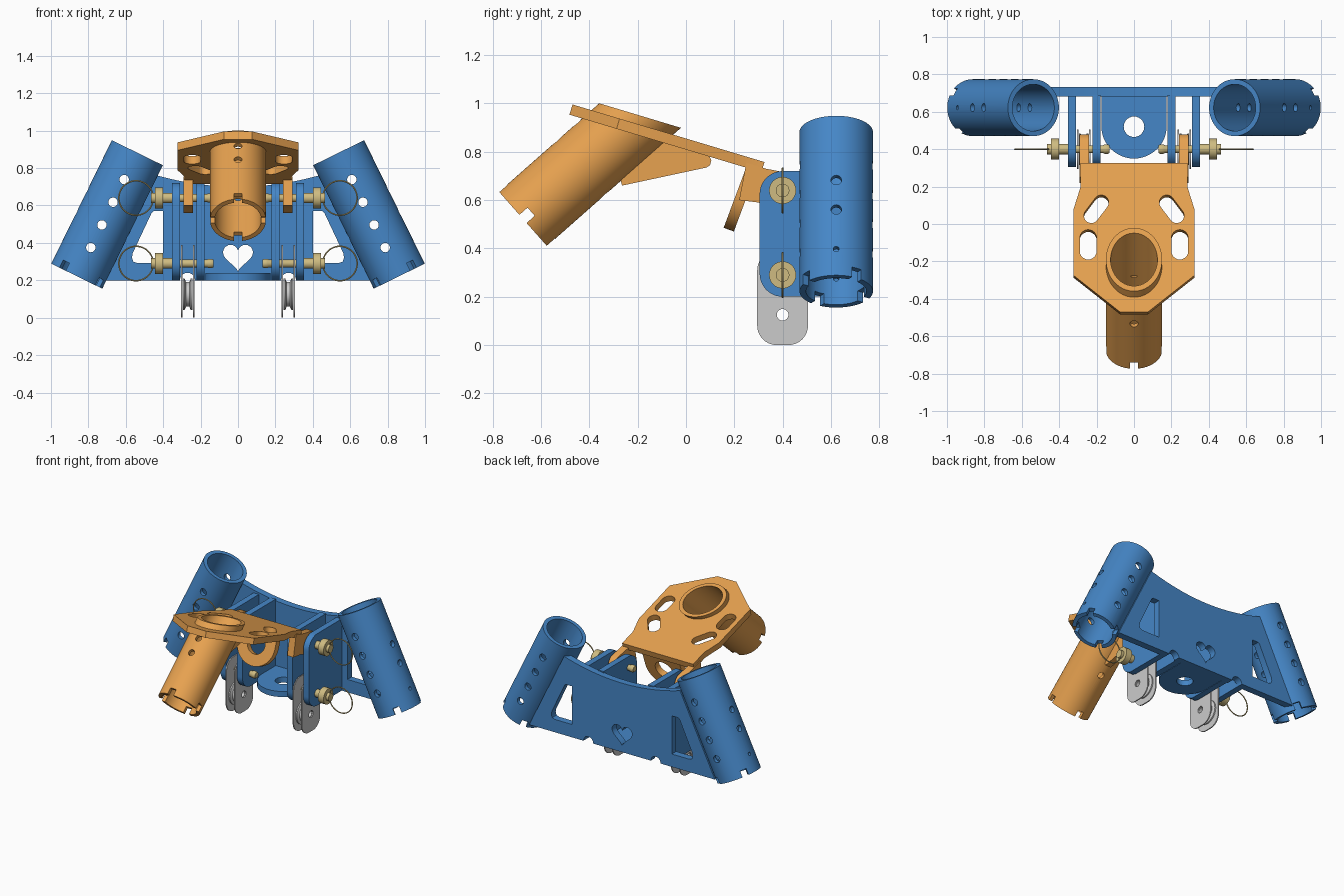
import bpy, bmesh
from math import sin, cos, pi, sqrt
from mathutils import Vector as V, Matrix

if "Cube" in bpy.data.objects:
    bpy.data.objects.remove(bpy.data.objects["Cube"])


def mat(name, rgb):
    m = bpy.data.materials.new(name)
    m.diffuse_color = (*rgb, 1)
    m.use_nodes = True
    m.node_tree.nodes["Principled BSDF"].inputs["Base Color"].default_value = m.diffuse_color
    return m


BLUE = mat("blue", (0.06, 0.24, 0.57))
ORANGE = mat("orange", (0.80, 0.36, 0.08))
GOLD = mat("pale_gold", (0.62, 0.50, 0.22))
X, Y, Z = V((1, 0, 0)), V((0, 1, 0)), V((0, 0, 1))


def finish(name, bm, material=None, mirror=False):
    bmesh.ops.remove_doubles(bm, verts=bm.verts, dist=1e-5)
    bmesh.ops.recalc_face_normals(bm, faces=bm.faces)
    me = bpy.data.meshes.new(name)
    bm.to_mesh(me)
    bm.free()
    ob = bpy.data.objects.new(name, me)
    bpy.context.collection.objects.link(ob)
    if material:
        me.materials.append(material)
    if mirror:
        m = ob.modifiers.new("Mirror", 'MIRROR')
        m.use_mirror_merge = False
    return ob


def frame(o, u, v, n):
    return Matrix((u, v, n)).transposed().to_4x4() if o is None else \
        Matrix.Translation(o) @ Matrix((u, v, n)).transposed().to_4x4()


def plate(name, loops, thick, M, material=None, mirror=False):
    """Flat plate from an outline plus hole loops, extruded about its mid plane."""
    cu = bpy.data.curves.new(name, 'CURVE')
    cu.dimensions, cu.fill_mode, cu.extrude = '2D', 'BOTH', thick / 2
    for pts in loops:
        s = cu.splines.new('POLY')
        s.points.add(len(pts) - 1)
        for p, (a, b) in zip(s.points, pts):
            p.co = (a, b, 0, 1)
        s.use_cyclic_u = True
    tmp = bpy.data.objects.new("tmp", cu)
    bpy.context.collection.objects.link(tmp)
    me = bpy.data.meshes.new_from_object(tmp.evaluated_get(bpy.context.evaluated_depsgraph_get()))
    bm = bmesh.new()
    bm.from_mesh(me)
    bm.transform(M)
    bpy.data.objects.remove(tmp)
    return finish(name, bm, material, mirror)


def cyl(name, p0, p1, r, material=None, seg=48):
    d = p1 - p0
    bm = bmesh.new()
    bmesh.ops.create_cone(bm, cap_ends=True, segments=seg, radius1=r, radius2=r, depth=d.length,
                          matrix=Matrix.Translation((p0 + p1) / 2) @ d.to_track_quat('Z', 'Y').to_matrix().to_4x4())
    return finish(name, bm, material)


def bar(center, u, v, n, size):
    bm = bmesh.new()
    bmesh.ops.create_cube(bm, size=1, matrix=frame(center, u, v, n) @ Matrix.Diagonal((*size, 1)))
    return finish("cutter", bm)


def cut(ob, cutters):
    for c in cutters:
        m = ob.modifiers.new("Cut", 'BOOLEAN')
        m.object, m.operation, m.solver = c, 'DIFFERENCE', 'EXACT'
    me = bpy.data.meshes.new_from_object(ob.evaluated_get(bpy.context.evaluated_depsgraph_get()))
    ob.modifiers.clear()
    ob.data = me
    for c in cutters:
        bpy.data.objects.remove(c)


def lathe(name, prof, y, z, material=None, closed=False, seg=32):
    """Revolve (x, radius) points about an x-parallel axis."""
    bm = bmesh.new()
    rings = [[bm.verts.new((x, y + r * cos(2 * pi * i / seg), z + r * sin(2 * pi * i / seg)))
              for i in range(seg)] for x, r in prof]
    for a, b in zip(rings, rings[1:] + rings[:1] if closed else rings[1:]):
        for i in range(seg):
            j = (i + 1) % seg
            bm.faces.new((a[i], a[j], b[j], b[i]))
    return finish(name, bm, material, True)


def arc(cx, cy, r, a0=0, a1=360, n=24):
    return [(cx + r * cos((a0 + (a1 - a0) * i / n) * pi / 180),
             cy + r * sin((a0 + (a1 - a0) * i / n) * pi / 180)) for i in range(n + (a1 - a0 != 360))]


def rrect(x0, x1, y0, y1, r):
    return (arc(x1 - r, y1 - r, r, 0, 90, 10) + arc(x0 + r, y1 - r, r, 90, 180, 10)
            + arc(x0 + r, y0 + r, r, 180, 270, 10) + arc(x1 - r, y0 + r, r, 270, 360, 10))


def flip(pts):
    return [(-a, b) for a, b in reversed(pts)]


XZ = lambda y: frame(V((0, y, 0)), X, Z, -Y)
YZ = lambda x: frame(V((x, 0, 0)), Y, Z, X)

# Blue splayed tubes with bores, cross holes and castellated ends
top, bot = V((0.538, 0.622, 0.882)), V((0.862, 0.622, 0.222))
d = (bot - top).normalized()
p = V((-d.z, 0, d.x))
tube = cyl("side_tubes", top, bot, 0.152, BLUE, 64)
cutters = [cyl("cutter", top - d * .1, bot + d * .1, 0.125, seg=64)]
for t in (0.16, 0.295, 0.43, 0.565):
    c = top + d * t
    cutters.append(cyl("cutter", c - Y * .2, c + Y * .2, 0.025, seg=24))
for t, r in ((0.296, 0.022), (0.432, 0.022), (0.614, 0.012)):
    c = top + d * t
    cutters.append(cyl("cutter", c - p * .2, c + p * .2, r, seg=24))
n1 = (p * cos(0.6) + Y * sin(0.6)).normalized()
n2 = d.cross(n1)
cutters += [bar(bot, n1, n2, d, (.4, .045, .09)), bar(bot, n2, n1, -d, (.4, .045, .09))]
cut(tube, cutters)
tube.modifiers.new("Mirror", 'MIRROR').use_mirror_merge = False

# Blue back plate: curved top, heart and side windows
edge = [(0.465 - 0.93 * i / 24, 0.70 + 0.07 * (1 - i / 12) ** 2) for i in range(25)]
outline = (edge + [(-0.745, 0.20)] + arc(-0.27, 0.2, 0.04, 180, 0, 12)
           + arc(0.27, 0.2, 0.04, 180, 0, 12) + [(0.745, 0.20)])
heart = []
for i in range(48):
    t = 2 * pi * i / 48
    heart.append((0.08 * sin(t) ** 3,
                  0.33 + 0.005 * (13 * cos(t) - 5 * cos(2 * t) - 2 * cos(3 * t) - cos(4 * t))))
window = [(0.40, 0.57), (0.45, 0.57), (0.462, 0.56), (0.563, 0.345), (0.567, 0.32),
          (0.56, 0.30), (0.54, 0.293), (0.40, 0.293)]
plate("back_plate", [outline, heart, window, flip(window)], 0.05, XZ(0.708), BLUE)

# Blue clevis ribs and bottom tongue
rib = arc(0.40, 0.625, 0.095, 90, 180, 12) + arc(0.40, 0.295, 0.095, 180, 270, 12) + [(0.69, 0.20), (0.69, 0.72)]
for name, x in (("outer_ribs", 0.332), ("inner_ribs", 0.2)):
    plate(name, [rib], 0.044, YZ(x), BLUE, True)
plate("bottom_tongue", [arc(0, 0.525, 0.175, 180, 360) + [(0.175, 0.69), (-0.175, 0.69)],
                        arc(0, 0.52, 0.055)], 0.04, frame(V((0, 0, 0.22)), X, Y, Z), BLUE)

# Pins with heads and pull rings
pin = [(0.13, 0), (0.13, 0.02), (0.14, 0.025), (0.158, 0.025), (0.165, 0.021), (0.35, 0.021), (0.35, 0.028),
       (0.40, 0.028), (0.40, 0.056), (0.445, 0.056), (0.445, 0.028), (0.465, 0.028), (0.465, 0)]
for name, z in (("upper", 0.64), ("lower", 0.29)):
    lathe(name + "_pins", pin, 0.40, z, GOLD)
    bpy.ops.mesh.primitive_torus_add(location=(0.545, 0.40, z), rotation=(pi / 2, 0, 0), major_radius=0.092,
                                     minor_radius=0.004, major_segments=48, minor_segments=8)
    ring = bpy.context.object
    bpy.ops.object.transform_apply(location=True, rotation=True)
    ring.name = name + "_pull_rings"
    ring.data.materials.append(GOLD)
    ring.modifiers.new("Mirror", 'MIRROR').use_mirror_merge = False

# Grey hanging pulleys: thin cheek plates around a grooved wheel
for name, x in (("outer", 0.302), ("inner", 0.236)):
    plate(name + "_pulley_cheeks", [rrect(0.295, 0.505, 0, 0.39, 0.08), arc(0.40, 0.125, 0.024)],
          0.008, YZ(x), None, True)
wheel = [(-.026, .024), (-.026, .085), (-.017, .085), (-.009, .066), (.009, .066), (.017, .085), (.026, .085), (.026, .024)]
lathe("pulley_wheels", [(0.269 + a, r) for a, r in wheel], 0.40, 0.125, None, True)

# Orange tilted plate with slots
c, s = 0.958, 0.287
pn, pv = V((0, s, c)), V((0, c, -s))
M = frame(V((0, 0, 0.855)) - pn * 0.022, X, pv, pn)


def slot(ax, ay, bx, by, r):
    l = sqrt((bx - ax) ** 2 + (by - ay) ** 2)
    ux, uy = (bx - ax) / l, (by - ay) / l
    return [(x + ux * v + uy * u, y + uy * v - ux * u)
            for x, y, a in ((bx, by, 0), (ax, ay, 180)) for u, v in arc(0, 0, r, a, a + 180, 12)]


half = [(0.285, 0.325), (0.285, 0.20), (0.323, 0.08), (0.323, -0.275), (0.075, -0.47)]
slots = [slot(0.245, -0.145, 0.245, -0.075, 0.045), slot(0.228, 0.045, 0.175, 0.115, 0.04)]
loops = [half + flip(half)] + slots + [flip(q) for q in slots]
top_plate = plate("tilted_plate", [[(a, b / c) for a, b in q] for q in loops], 0.044, M, ORANGE)

# Orange gusset under the plate
gusset = plate("tube_gusset", [[(0.06, 0.82), (0.095, 0.785), (0.105, 0.765), (0.10, 0.745), (0.085, 0.735),
                                (-0.265, 0.66), (-0.30, 0.80), (-0.20, 0.88)]], 0.045, YZ(0), ORANGE)

# Orange angled tube, trimmed parallel to the plate
low, a = V((0, -0.675, 0.522)), V((0, 0.75, 0.662)).normalized()
up = V((0, -a.z, a.y))
front = cyl("front_tube", low, low + a * 0.95, 0.15, ORANGE, 64)
bm = bmesh.new()
bm.from_mesh(front.data)
bmesh.ops.bisect_plane(bm, geom=bm.verts[:] + bm.edges[:] + bm.faces[:], plane_co=(0, -0.357, 1.0),
                       plane_no=pn, clear_outer=True)
bmesh.ops.holes_fill(bm, edges=bm.edges, sides=0)
bm.to_mesh(front.data)
bm.free()
bore = lambda: cyl("cutter", low - a * .1, low + a * 1.2, 0.125, seg=64)
cutters = [bore(), bar(low, X, up, a, (.4, .045, .09)), bar(low, up, X, -a, (.4, .045, .09))]
for t in (0.32, 0.43):
    q = low + a * t
    cutters.append(cyl("cutter", q - up * .2, q + up * .2, 0.022, seg=24))
cut(front, cutters)
cut(top_plate, [bore()])
cut(gusset, [bore()])

# Orange hinge lugs and hanging tongue
lug = [(0.22, 0.60), (0.30, 0.59)] + arc(0.40, 0.64, 0.08, 240, 420, 14) + [(0.33, 0.73), (0.25, 0.755)]
plate("hinge_lugs", [lug], 0.05, YZ(0.266), ORANGE, True)
w = V((0, -0.35, -0.937)).normalized()
plate("hanging_tongue", [[(0.15, -0.01)] + arc(0, 0.13, 0.15, 0, 180) + [(-0.15, -0.01)], arc(0, 0.13, 0.07)],
      0.045, frame(V((0, 0.275, 0.74)), X, w, X.cross(w)), ORANGE)

# Smooth round surfaces, keep edges crisp
bpy.ops.object.select_all(action='SELECT')
bpy.context.view_layer.objects.active = tube
bpy.ops.object.shade_smooth_by_angle(angle=pi / 6)
